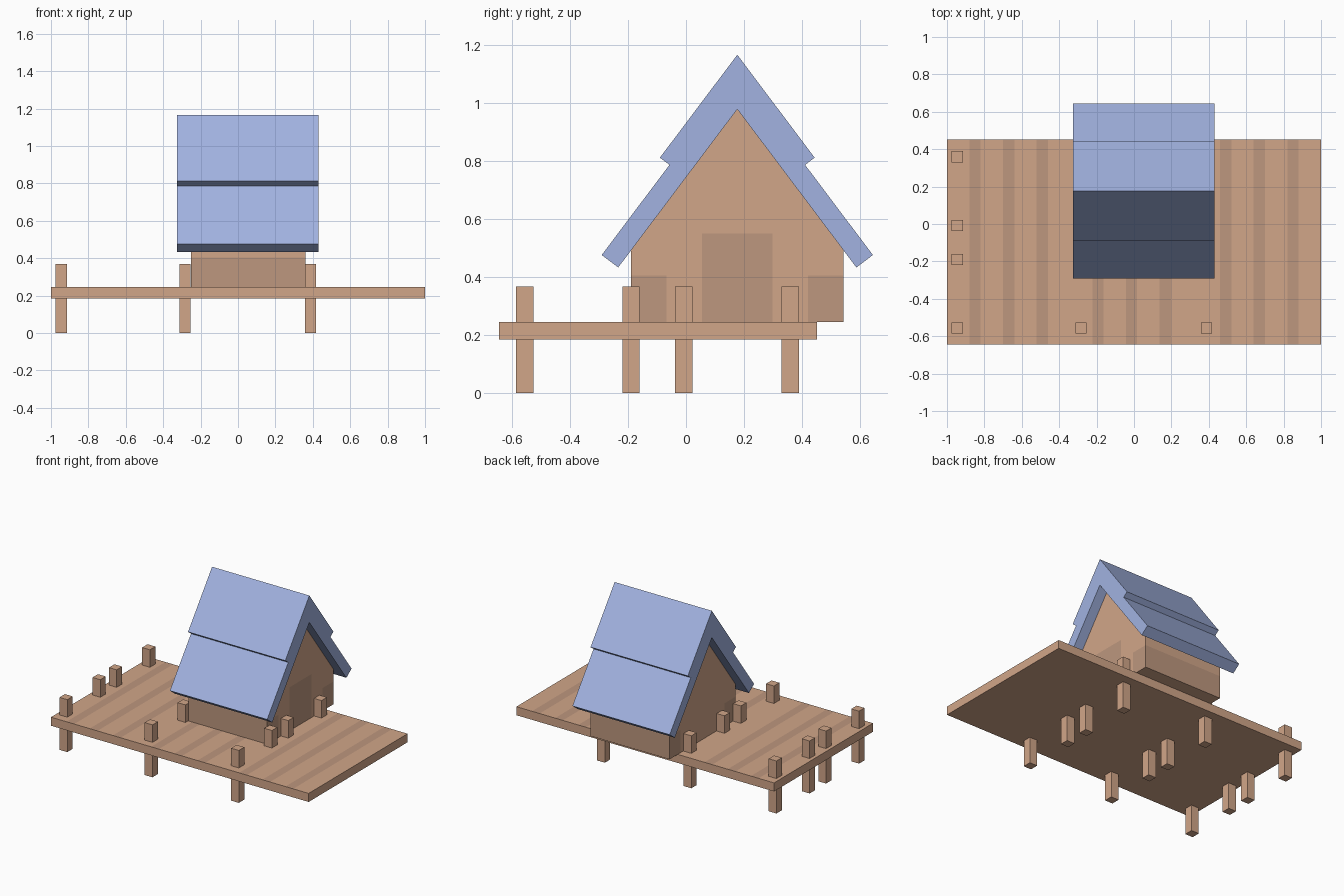
import bpy, bmesh
from mathutils import Vector

if "Cube" in bpy.data.objects:
    bpy.data.objects.remove(bpy.data.objects["Cube"])


def material(name, color):
    m = bpy.data.materials.new(name)
    m.diffuse_color = (*color, 1)
    m.use_nodes = True
    m.node_tree.nodes["Principled BSDF"].inputs["Base Color"].default_value = m.diffuse_color
    return m


WOOD = material("wood", (0.64, 0.38, 0.25))
DARK = material("dark_wood", (0.51, 0.31, 0.21))
BLUE = material("roof_blue", (0.36, 0.45, 0.75))


def prism(name, profile, x0, x1, mats, cuts=(), is_dark=None):
    """Extrude a (y, z) profile from x0 to x1; cut it flat and recolour faces."""
    bm = bmesh.new()
    face = bm.faces.new([bm.verts.new((x0, y, z)) for y, z in profile])
    ext = bmesh.ops.extrude_face_region(bm, geom=[face])["geom"]
    bmesh.ops.translate(bm, vec=(x1 - x0, 0, 0),
                        verts=[v for v in ext if isinstance(v, bmesh.types.BMVert)])
    for axis, pos in cuts:
        point, normal = Vector(), Vector()
        point[axis], normal[axis] = pos, 1
        bmesh.ops.bisect_plane(bm, geom=bm.verts[:] + bm.edges[:] + bm.faces[:],
                               plane_co=point, plane_no=normal)
    bmesh.ops.recalc_face_normals(bm, faces=bm.faces)
    bm.normal_update()
    if is_dark:
        for f in bm.faces:
            f.material_index = int(is_dark(f.calc_center_median(), f.normal))
    mesh = bpy.data.meshes.new(name)
    bm.to_mesh(mesh)
    bm.free()
    for m in mats:
        mesh.materials.append(m)
    obj = bpy.data.objects.new(name, mesh)
    bpy.context.collection.objects.link(obj)
    return obj


def rect(y0, y1, z0, z1):
    return [(y0, z0), (y1, z0), (y1, z1), (y0, z1)]


# Deck with three groups of three darker planks on its top
planks = [(s + 0.18 * i, s + 0.18 * i + 0.06) for s in (-0.88, -0.223, 0.46) for i in range(3)]
prism("deck", rect(-0.645, 0.452, 0.185, 0.245), -1, 1, [WOOD, DARK],
      [(0, x) for p in planks for x in p],
      lambda c, n: n.z > 0.5 and any(a < c.x < b for a, b in planks))

# Posts passing through the deck
for x in (-0.945, -0.284, 0.387):
    for y in (-0.556, -0.19, -0.008, 0.36):
        prism("post", rect(y - 0.03, y + 0.03, 0, 0.368), x - 0.03, x + 0.03, [WOOD])

RIDGE = 0.177


# House body with dark lower boards and a doorway
def house_dark(c, n):
    if abs(n.z) > 0.3:
        return False
    d = abs(c.y - RIDGE)
    return (d > 0.243 and c.z < 0.405) or (n.x > 0.5 and d < 0.122 and c.z < 0.55)


prism("house_body",
      [(-0.19, 0.245), (0.544, 0.245), (0.544, 0.492), (RIDGE, 0.979), (-0.19, 0.492)],
      -0.252, 0.36, [WOOD, DARK],
      [(2, 0.405), (2, 0.55)] + [(1, RIDGE + d) for d in (-0.244, -0.122, 0.122, 0.244)],
      house_dark)

# Stepped gable roof, one half profile mirrored about the ridge
half = [(0.267, 0.812), (0.234, 0.787), (0.468, 0.476), (0.411, 0.433)]
roof = ([(RIDGE, 1.167)] + [(RIDGE + d, z) for d, z in half] + [(RIDGE, 0.979)]
        + [(RIDGE - d, z) for d, z in reversed(half)])
prism("roof", roof, -0.325, 0.43, [BLUE])
